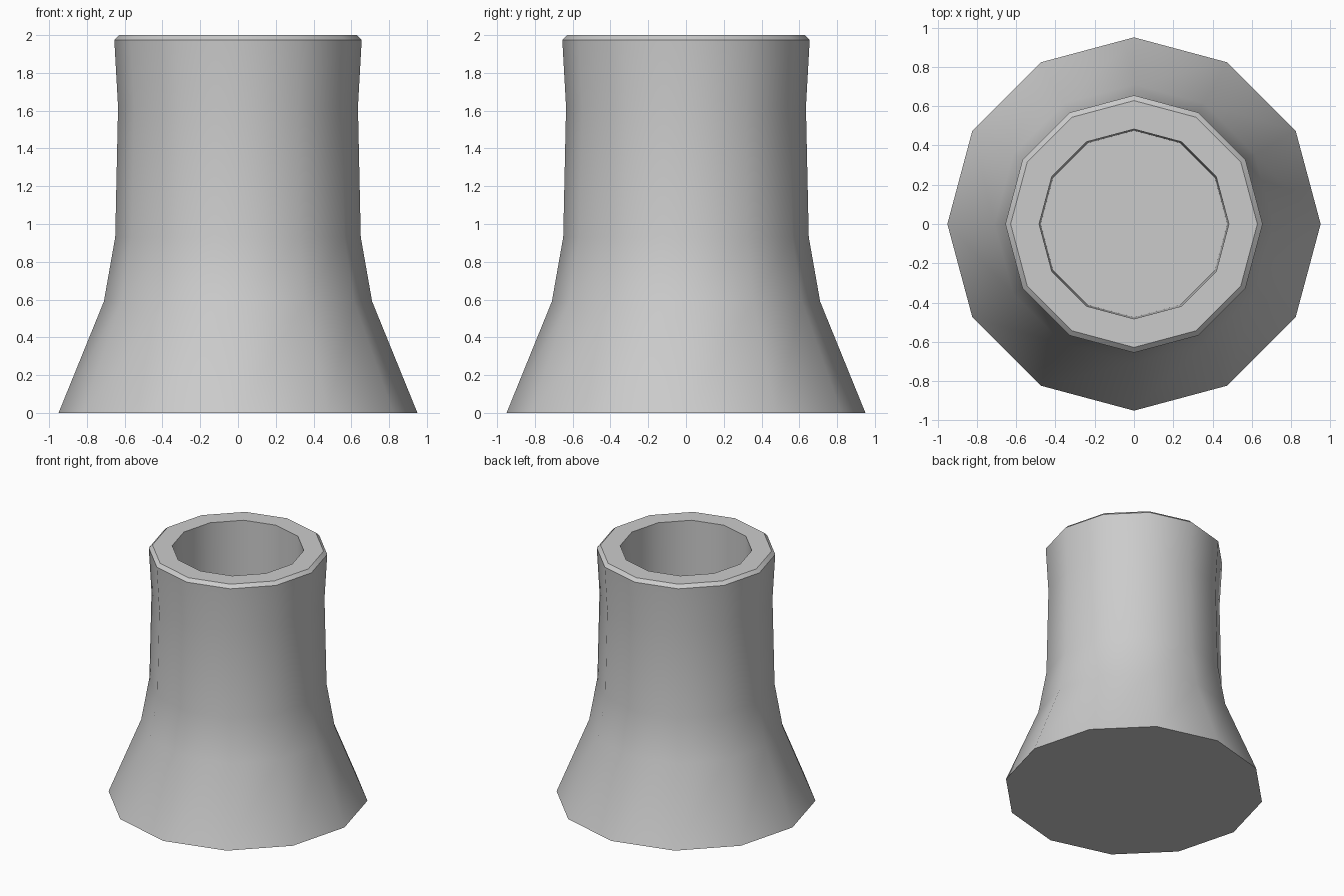
import bpy, bmesh, math

if "Cube" in bpy.data.objects:
    bpy.data.objects.remove(bpy.data.objects["Cube"])

SIDES = 12

# Profile (radius, z): flared outer shell, bevelled rim, then down the inner flue
profile = [(0.95, 0.0), (0.71, 0.59), (0.65, 0.93), (0.635, 1.62),
           (0.655, 1.975), (0.628, 2.0), (0.483, 2.0), (0.475, 0.8)]


def ring(bm, radius, z):
    return [bm.verts.new((radius * math.cos(2 * math.pi * i / SIDES),
                          radius * math.sin(2 * math.pi * i / SIDES), z))
            for i in range(SIDES)]


bm = bmesh.new()
rings = [ring(bm, r, z) for r, z in profile]
for lower, upper in zip(rings, rings[1:]):
    for i in range(SIDES):
        j = (i + 1) % SIDES
        bm.faces.new((lower[i], lower[j], upper[j], upper[i]))

# Base underside and flue floor
bm.faces.new(list(reversed(rings[0])))
bm.faces.new(rings[-1])
bmesh.ops.recalc_face_normals(bm, faces=bm.faces)

mesh = bpy.data.meshes.new("cooling_tower")
bm.to_mesh(mesh)
bm.free()
tower = bpy.data.objects.new("cooling_tower", mesh)
bpy.context.collection.objects.link(tower)

# Smooth round the shell, sharp at the rim and base
bpy.context.view_layer.objects.active = tower
tower.select_set(True)
bpy.ops.object.shade_smooth_by_angle(angle=math.radians(36))
